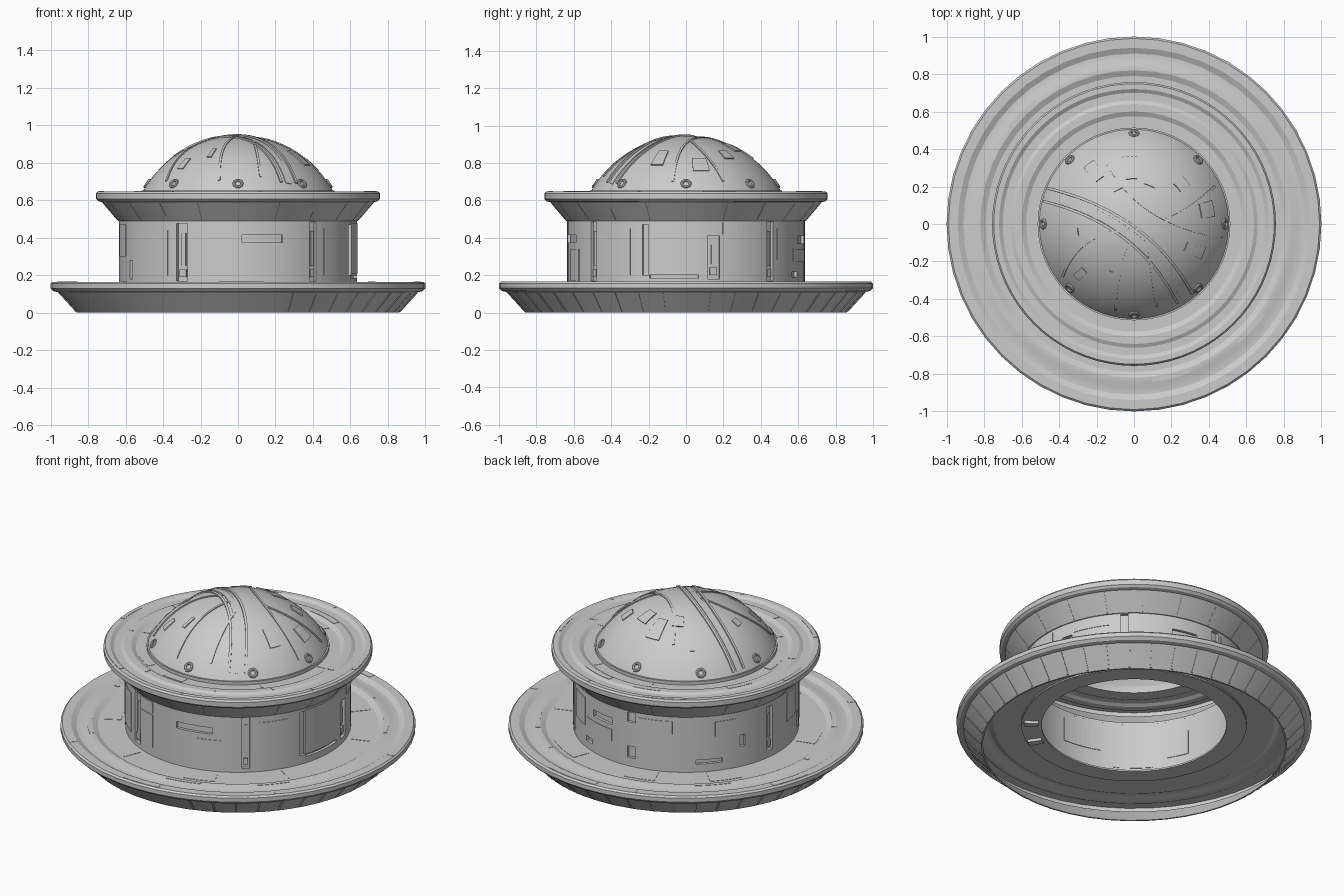
import bpy, bmesh, math, random
from mathutils import Vector

random.seed(4)
if bpy.data.objects.get("Cube"):
    bpy.data.objects.remove(bpy.data.objects["Cube"])

grey = bpy.data.materials.new("hull_grey")
grey.use_nodes = True
grey.diffuse_color = (0.6, 0.6, 0.6, 1)
grey.node_tree.nodes["Principled BSDF"].inputs["Base Color"].default_value = (0.6, 0.6, 0.6, 1)

DOME_R, DOME_TOP = 0.583, 0.945
DOME_Z = DOME_TOP - DOME_R


def sweep(bm, profile, start=0, end=360, steps=72):
    """Turn a closed (radius, height) profile through an angle in degrees."""
    full = end - start == 360
    rings = []
    for i in range(steps if full else steps + 1):
        a = math.radians(start + (end - start) * i / steps)
        rings.append([bm.verts.new((r * math.cos(a), r * math.sin(a), z)) for r, z in profile])
    n = len(profile)
    for i in range(steps):
        p, q = rings[i], rings[(i + 1) % len(rings)]
        for j in range(n):
            bm.faces.new((p[j], q[j], q[(j + 1) % n], p[(j + 1) % n]))
    if not full:
        bm.faces.new(rings[0])
        bm.faces.new(rings[-1][::-1])


def finish(bm, name, weld=False):
    if weld:
        bmesh.ops.remove_doubles(bm, verts=bm.verts, dist=0.0001)
    bmesh.ops.recalc_face_normals(bm, faces=bm.faces)
    mesh = bpy.data.meshes.new(name)
    bm.to_mesh(mesh)
    bm.free()
    mesh.materials.append(grey)
    ob = bpy.data.objects.new(name, mesh)
    bpy.context.collection.objects.link(ob)
    return ob


def smooth(ob):
    bpy.ops.object.select_all(action='DESELECT')
    ob.select_set(True)
    bpy.context.view_layer.objects.active = ob
    bpy.ops.object.shade_smooth_by_angle(angle=math.radians(25))


def lathe(name, profile, steps=72):
    bm = bmesh.new()
    sweep(bm, profile, steps=steps)
    ob = finish(bm, name, weld=True)
    smooth(ob)
    return ob


def block(r0, r1, z0, z1):
    return [(r0, z0), (r1, z0), (r1, z1), (r0, z1)]


def dome_point(x, y, lift):
    v = Vector((x, y, math.sqrt(DOME_R ** 2 - x * x - y * y)))
    return v * ((DOME_R + lift) / DOME_R) + Vector((0, 0, DOME_Z))


def dome_arc(r0, r1, lift, count):
    pts = []
    for i in range(count + 1):
        p = dome_point(r0 + (r1 - r0) * math.sin(i / count * math.pi / 2), 0, lift)
        pts.append((p.x, p.z))
    return pts


# Lower saucer: thin hollow shell with cone, rim and rippled deck
lathe("lower_saucer", [
    (0.86, 0), (0.96, 0.11), (0.985, 0.115), (1, 0.13), (1, 0.155), (0.99, 0.165),
    (0.94, 0.165), (0.91, 0.15), (0.875, 0.15), (0.85, 0.16), (0.82, 0.16),
    (0.79, 0.146), (0.61, 0.146), (0.61, 0.138), (0.79, 0.138), (0.82, 0.152),
    (0.85, 0.152), (0.875, 0.142), (0.91, 0.142), (0.94, 0.157), (0.988, 0.157),
    (0.988, 0.13), (0.952, 0.115), (0.851, 0)], 48)
lathe("floor_ring", block(0.52, 0.63, 0.127, 0.137))

# Upper saucer: the same kind of hollow shell
lathe("upper_saucer", [
    (0.612, 0.485), (0.64, 0.49), (0.725, 0.59), (0.745, 0.595), (0.757, 0.607),
    (0.757, 0.637), (0.748, 0.648), (0.72, 0.648), (0.7, 0.635), (0.66, 0.635),
    (0.64, 0.645), (0.6, 0.645), (0.575, 0.632), (0.495, 0.632), (0.495, 0.624),
    (0.575, 0.624), (0.6, 0.637), (0.64, 0.637), (0.66, 0.627), (0.7, 0.627),
    (0.72, 0.64), (0.748, 0.64), (0.748, 0.609), (0.72, 0.6), (0.632, 0.497), (0.612, 0.497)])

# Dome shell and its collar
lathe("dome", dome_arc(0, 0.505, 0, 20) + [(0.505, 0.628), (0.498, 0.628)]
      + dome_arc(0, 0.498, -0.008, 20)[::-1], 96)
lathe("dome_collar", block(0.497, 0.514, 0.626, 0.652))

# Drum wall with recessed door slots, windows and hatches
wall = lathe("drum_wall", block(0.612, 0.635, 0.13, 0.495), 96)
slots = [(-118, 3, 0.17, 0.475), (-51, 2, 0.17, 0.485), (45, 2, 0.17, 0.485),
         (13.5, 3, 0.18, 0.41), (173, 2, 0.19, 0.46), (-20, 1.5, 0.2, 0.47),
         (-78, 10, 0.375, 0.415), (-154, 1.5, 0.18, 0.28), (66, 3, 0.19, 0.22),
         (77, 7, 0.37, 0.41), (96, 2.3, 0.42, 0.48), (96, 2.3, 0.2, 0.27),
         (137, 7, 0.195, 0.22), (155, 1.5, 0.27, 0.34), (-6, 12, 0.185, 0.2)]
bm = bmesh.new()
for a, half, z0, z1 in slots:
    sweep(bm, block(0.618, 0.67, z0, z1), a - half, a + half, 6)
cutter = finish(bm, "slot_cutter")
cutter.hide_render = True
mod = wall.modifiers.new("slots", 'BOOLEAN')
mod.operation = 'DIFFERENCE'
mod.solver = 'EXACT'
mod.object = cutter
bpy.context.view_layer.objects.active = wall
bpy.ops.object.modifier_apply(modifier="slots")
bpy.data.objects.remove(cutter)

# Fittings inside the tall slots
bm = bmesh.new()
for a, half, z0, z1 in slots[:5]:
    sweep(bm, block(0.615, 0.63, z0 + 0.02, z0 + 0.06), a - half * 0.6, a + half * 0.6, 3)
    sweep(bm, block(0.615, 0.625, z0 + 0.08, z1 - 0.05), a - half * 0.3, a + half * 0.5, 3)
finish(bm, "slot_fittings")

# Thin raised plates around the drum, outside and inside
bm = bmesh.new()
for a0, a1, z0, z1 in [(-148, -126, 0.2, 0.44), (-114, -104, 0.2, 0.4), (-114, -104, 0.41, 0.48),
                       (-76, -64, 0.17, 0.34), (-44, -28, 0.2, 0.45), (-18, 4, 0.21, 0.475),
                       (18, 38, 0.42, 0.48), (50, 62, 0.28, 0.45), (64, 84, 0.27, 0.34),
                       (100, 118, 0.38, 0.46), (140, 152, 0.36, 0.45), (188, 200, 0.3, 0.47)]:
    sweep(bm, block(0.625, 0.638, z0, z1), a0, a1, 8)
for a0, a1, z0, z1 in [(-140, -128, 0.2, 0.48), (-122, -119, 0.2, 0.48), (-112, -90, 0.3, 0.45),
                       (-160, -148, 0.25, 0.4), (20, 40, 0.2, 0.45), (90, 110, 0.25, 0.48)]:
    sweep(bm, block(0.608, 0.615, z0, z1), a0, a1, 8)
finish(bm, "drum_plates")

# Small brackets under the floor ring
bm = bmesh.new()
for a in (-37, -57):
    sweep(bm, block(0.54, 0.62, 0.11, 0.13), a - 2, a + 2, 2)
finish(bm, "floor_brackets")

# Ribs on both cones; the front right of the lower cone is plain
bm = bmesh.new()
for i in range(33):
    a = -72 + i * 8
    sweep(bm, [(0.859, 0.005), (0.868, 0.005), (0.959, 0.105), (0.951, 0.105)], a, a + 0.7, 1)
for i in range(20):
    a = i * 18
    sweep(bm, [(0.638, 0.494), (0.645, 0.494), (0.724, 0.587), (0.718, 0.587)], a, a + 0.6, 1)
finish(bm, "cone_ribs")

# Thin, nearly flush deck plates and radial seams on the flat rings
bm = bmesh.new()
for inner, outer, top, count in [(0.945, 0.985, 0.165, 7), (0.822, 0.848, 0.16, 7),
                                 (0.66, 0.77, 0.146, 8), (0.722, 0.745, 0.648, 7),
                                 (0.602, 0.638, 0.645, 8), (0.525, 0.57, 0.632, 7)]:
    for i in range(count):
        a = (i + random.random() * 0.6) * 360 / count
        width = random.choice((0.8, 1, 14, 20))
        sweep(bm, block(inner, outer, top - 0.005, top + 0.002), a, a + width, 8)
finish(bm, "deck_plates")


def ribbon(bm, p0, p1, p2, width, lift, steps=30):
    """Lay a raised strip over the dome along a curve seen from above."""
    p0, p1, p2 = Vector(p0), Vector(p1), Vector(p2)
    rows = []
    for i in range(steps + 1):
        t = i / steps
        c = p0 * (1 - t) ** 2 + p1 * 2 * t * (1 - t) + p2 * t * t
        d = ((p1 - p0) * (1 - t) + (p2 - p1) * t).normalized()
        s = Vector((-d.y, d.x)) * width / 2
        left, right = c + s, c - s
        rows.append([bm.verts.new(dome_point(e.x, e.y, h)) for e, h in
                     ((left, -0.005), (left, lift), (right, lift), (right, -0.005))])
    for a, b in zip(rows, rows[1:]):
        for j in range(4):
            bm.faces.new((a[j], b[j], b[(j + 1) % 4], a[(j + 1) % 4]))
    bm.faces.new(rows[0])
    bm.faces.new(rows[-1][::-1])


# Curved band with edge rails, and seams, across the dome
bm = bmesh.new()
ribbon(bm, (-0.47, 0.155), (0.05, 0.03), (0.27, -0.4), 0.035, 0.004)
ribbon(bm, (-0.46, 0.19), (0.08, 0.06), (0.31, -0.37), 0.014, 0.008)
ribbon(bm, (-0.48, 0.12), (0.02, 0), (0.23, -0.42), 0.014, 0.008)
for path in [((-0.15, 0.34), (0.02, 0), (0.47, -0.07)), ((-0.08, -0.04), (-0.3, -0.06), (-0.38, -0.28)),
             ((0, -0.07), (-0.1, -0.25), (-0.1, -0.46)), ((0.08, -0.14), (0.1, -0.3), (0.12, -0.44)),
             ((0.16, 0.02), (0.28, 0.06), (0.43, 0.2))]:
    ribbon(bm, *path, 0.012, 0.005)
finish(bm, "dome_bands")

# Small raised hatches on the dome
bm = bmesh.new()
for a, width, r0, r1 in [(60, 16, 0.22, 0.3), (86, 14, 0.24, 0.36), (108, 14, 0.2, 0.27),
                         (122, 10, 0.3, 0.4), (35, 10, 0.3, 0.36), (5, 12, 0.36, 0.43),
                         (-28, 10, 0.3, 0.4), (-118, 4, 0.28, 0.35),
                         (-140, 6, 0.36, 0.42), (184, 8, 0.3, 0.34)]:
    profile = dome_arc(r0, r1, 0.006, 4) + dome_arc(r0, r1, -0.005, 4)[::-1]
    sweep(bm, profile, a, a + width, 5)
finish(bm, "dome_hatches")

# Ring-shaped ports around the dome foot
for i in range(8):
    a = math.radians(i * 45)
    spot = dome_point(0.483 * math.cos(a), 0.483 * math.sin(a), 0.002)
    normal = spot - Vector((0, 0, DOME_Z))
    bpy.ops.mesh.primitive_torus_add(
        location=spot, rotation=normal.to_track_quat('Z', 'Y').to_euler(),
        major_radius=0.021, minor_radius=0.008, major_segments=20, minor_segments=8)
    port = bpy.context.object
    port.name = f"dome_port_{i + 1}"
    port.data.materials.append(grey)
    smooth(port)
